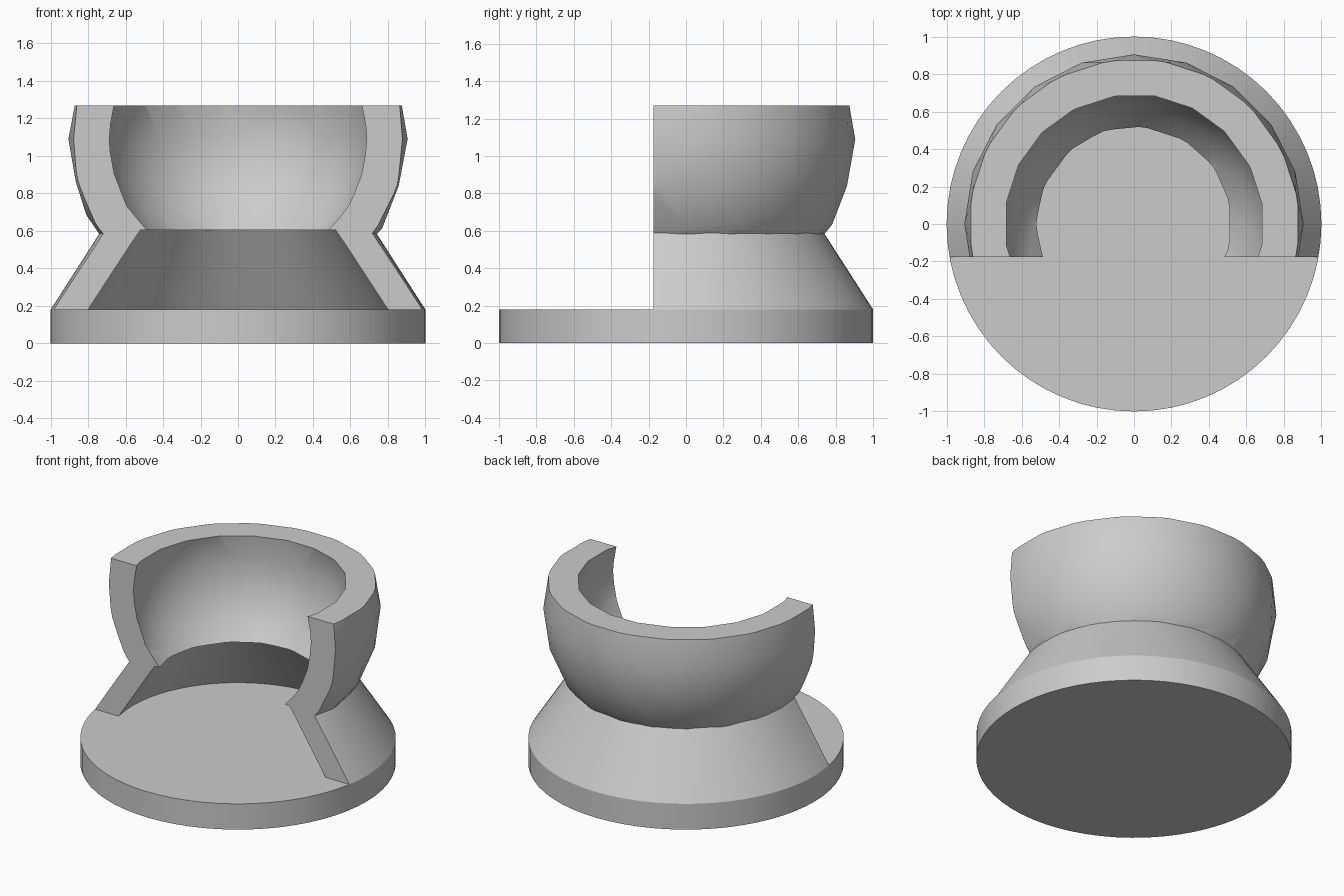
import bpy, bmesh, math
from mathutils import Matrix

if "Cube" in bpy.data.objects:
    bpy.data.objects.remove(bpy.data.objects["Cube"])

BASE_TOP, WAIST, RIM, CUT_Y = 0.18, 0.605, 1.27, -0.175

grey = bpy.data.materials.new("grey")
grey.diffuse_color = (0.6, 0.6, 0.6, 1)
grey.use_nodes = True
grey.node_tree.nodes["Principled BSDF"].inputs["Base Color"].default_value = grey.diffuse_color


def finish(name, bm):
    bmesh.ops.recalc_face_normals(bm, faces=bm.faces[:])
    mesh = bpy.data.meshes.new(name)
    bm.to_mesh(mesh)
    bm.free()
    mesh.materials.append(grey)
    obj = bpy.data.objects.new(name, mesh)
    bpy.context.collection.objects.link(obj)
    return obj


def cone(name, r1, r2, z1, z2, sides=64):
    bm = bmesh.new()
    bmesh.ops.create_cone(bm, cap_ends=True, segments=sides, radius1=r1, radius2=r2,
                          depth=z2 - z1, matrix=Matrix.Translation((0, 0, (z1 + z2) / 2)))
    return finish(name, bm)


def clip(bm, co, no):
    # remove everything on the normal side and cap the opening
    geom = bm.verts[:] + bm.edges[:] + bm.faces[:]
    cut = bmesh.ops.bisect_plane(bm, geom=geom, plane_co=co, plane_no=no, clear_outer=True)
    edges = [e for e in cut["geom_cut"] if isinstance(e, bmesh.types.BMEdge)]
    bmesh.ops.holes_fill(bm, edges=edges, sides=0)


def ball(name, radius, centre_z, low, high):
    bm = bmesh.new()
    bmesh.ops.create_icosphere(bm, subdivisions=3, radius=radius,
                               matrix=Matrix.Translation((0, 0, centre_z)))
    clip(bm, (0, 0, low), (0, 0, -1))
    clip(bm, (0, 0, high), (0, 0, 1))
    return finish(name, bm)


def boolean(target, other, operation):
    mod = target.modifiers.new(operation, 'BOOLEAN')
    mod.operation, mod.solver, mod.object = operation, 'EXACT', other
    bpy.context.view_layer.objects.active = target
    bpy.ops.object.modifier_apply(modifier=mod.name)
    bpy.data.objects.remove(other, do_unlink=True)


# Round base plate
base = cone("base_plate", 1.0, 1.0, 0, BASE_TOP)

# Flared skirt joined to the round bowl
shell = cone("bowl_and_skirt", 1.0, 0.727, BASE_TOP, WAIST)
boolean(shell, ball("bowl_outside", 0.905, 1.09, 0.4, RIM), 'UNION')

# Hollow: cone below, sphere above
slope = (0.82 - 0.55) / (WAIST - BASE_TOP)
boolean(shell, cone("skirt_hollow", 0.82 + slope * 0.08, 0.55, BASE_TOP - 0.08, WAIST), 'DIFFERENCE')
boolean(shell, ball("bowl_hollow", 0.715, 1.09, WAIST - 0.01, 1.6), 'DIFFERENCE')

# Open front
bm = bmesh.new()
bmesh.ops.create_cube(bm, size=1, matrix=Matrix.Translation((0, CUT_Y - 1, 0.8))
                      @ Matrix.Diagonal((3, 2, 2, 1)))
boolean(shell, finish("front_opening", bm), 'DIFFERENCE')

# Smooth curved walls, sharp rims
for obj in (base, shell):
    bpy.ops.object.select_all(action='DESELECT')
    obj.select_set(True)
    bpy.context.view_layer.objects.active = obj
    bpy.ops.object.shade_smooth_by_angle(angle=math.radians(30))
